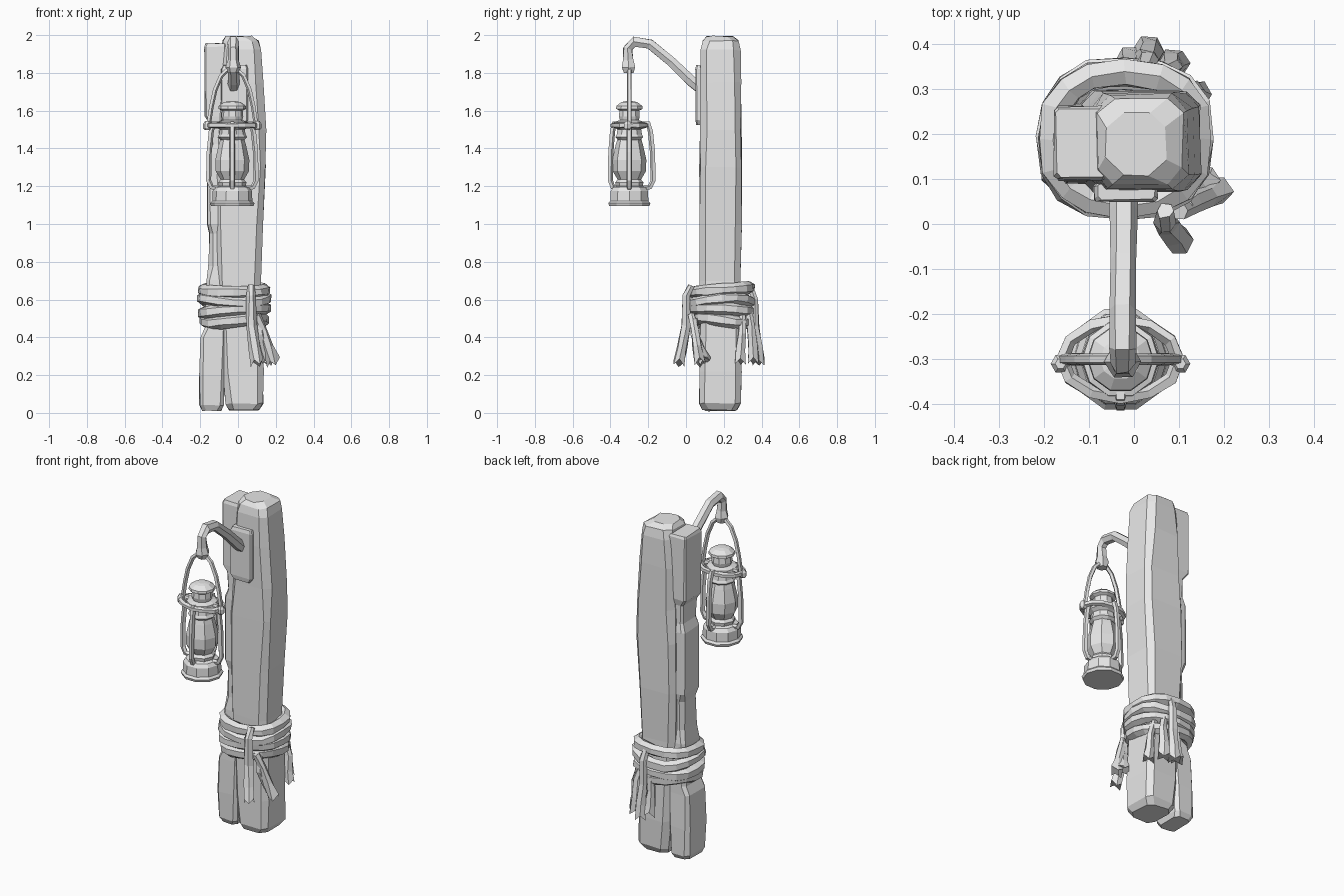
import bpy, bmesh, math, random
from mathutils import Vector

random.seed(4)
grey = bpy.data.materials.new("plain grey")
grey.diffuse_color = (0.8, 0.8, 0.8, 1)


def loft(name, rings, closed=False):
    """Skin a list of point rings; cap the ends unless closed."""
    bm = bmesh.new()
    vr = [[bm.verts.new(p) for p in r] for r in rings]
    n = len(vr[0])
    pairs = list(zip(vr, vr[1:])) + ([(vr[-1], vr[0])] if closed else [])
    for a, b in pairs:
        for i in range(n):
            j = (i + 1) % n
            bm.faces.new((a[i], a[j], b[j], b[i]))
    if not closed:
        bm.faces.new(vr[0][::-1])
        bm.faces.new(vr[-1])
    bmesh.ops.recalc_face_normals(bm, faces=bm.faces)
    me = bpy.data.meshes.new(name)
    bm.to_mesh(me)
    bm.free()
    me.materials.append(grey)
    ob = bpy.data.objects.new(name, me)
    bpy.context.collection.objects.link(ob)
    return ob


def jit(a):
    return random.uniform(-a, a)


def timber(name, secs, j):
    """Hewn beam: z, x0, x1, y0, y1, chamfer per section."""
    rings = []
    for z, x0, x1, y0, y1, c in secs:
        pts = [(x0 + c, y0), (x1 - c, y0), (x1, y0 + c), (x1, y1 - c),
               (x1 - c, y1), (x0 + c, y1), (x0, y1 - c), (x0, y0 + c)]
        rings.append([(x + jit(j), y + jit(j), z + jit(j)) for x, y in pts])
    return loft(name, rings)


def tube(name, path, radii, ref, sides=6, closed=False, j=0.0, flat=1.0, fray=0.0):
    """Sweep a polygon along a path lying across the ref direction."""
    path = [Vector(p) for p in path]
    ref, n, rings = Vector(ref), len(path), []
    for i, p in enumerate(path):
        if closed:
            t = path[(i + 1) % n] - path[i - 1]
        else:
            t = path[min(i + 1, n - 1)] - path[max(i - 1, 0)]
        t.normalize()
        u = t.cross(ref).normalized()
        w = u.cross(t)
        r = radii[i] if isinstance(radii, (list, tuple)) else radii
        ring = []
        for k in range(sides):
            a = 2 * math.pi * (k + 0.5) / sides
            q = p + u * math.cos(a) * r * flat + w * math.sin(a) * r
            q += Vector((jit(j), jit(j), jit(j)))
            if fray and i == n - 1:
                q.z += fray * (1 if k % 2 else -1)
            ring.append(q)
        rings.append(ring)
    return loft(name, rings, closed)


def lathe(name, cx, cy, prof, sides=10):
    return loft(name, [[(cx + r * math.cos(2 * math.pi * k / sides),
                         cy + r * math.sin(2 * math.pi * k / sides), z)
                        for k in range(sides)] for z, r in prof])


# main post
timber("main_post", [
    (0.015, -0.05, 0.11, 0.09, 0.27, 0.03), (0.05, -0.065, 0.132, 0.072, 0.29, 0.03),
    (0.22, -0.08, 0.133, 0.072, 0.292, 0.03), (0.45, -0.09, 0.128, 0.073, 0.29, 0.03),
    (0.7, -0.11, 0.118, 0.073, 0.29, 0.03), (1.0, -0.12, 0.13, 0.073, 0.293, 0.03),
    (1.3, -0.12, 0.146, 0.073, 0.292, 0.03), (1.5, -0.11, 0.148, 0.073, 0.292, 0.035),
    (1.75, -0.1, 0.132, 0.073, 0.29, 0.035), (1.92, -0.09, 0.12, 0.078, 0.288, 0.035),
    (1.97, -0.08, 0.108, 0.088, 0.278, 0.035), (1.994, -0.06, 0.07, 0.11, 0.25, 0.035)], 0.004)

# split-off side slab, chipped in places
timber("side_slab", [
    (0.01, -0.19, -0.09, 0.1, 0.26, 0.02), (0.04, -0.203, -0.077, 0.085, 0.275, 0.02),
    (0.2, -0.203, -0.07, 0.08, 0.275, 0.02), (0.4, -0.2, -0.06, 0.08, 0.27, 0.02),
    (0.45, -0.178, -0.06, 0.085, 0.265, 0.02), (0.7, -0.168, -0.06, 0.09, 0.26, 0.02),
    (0.78, -0.155, -0.06, 0.1, 0.25, 0.02), (0.95, -0.152, -0.06, 0.1, 0.25, 0.02),
    (1.0, -0.163, -0.06, 0.09, 0.26, 0.015), (1.37, -0.163, -0.06, 0.095, 0.26, 0.015),
    (1.42, -0.148, -0.06, 0.1, 0.25, 0.015), (1.53, -0.15, -0.06, 0.1, 0.25, 0.015),
    (1.57, -0.175, -0.06, 0.098, 0.26, 0.008), (1.94, -0.177, -0.06, 0.098, 0.26, 0.008),
    (1.955, -0.172, -0.06, 0.103, 0.255, 0.008)], 0.003)

# rope coils round the post
for i, (z, g) in enumerate([(0.65, 0.0), (0.595, 0.004), (0.54, 0.0), (0.49, -0.008)]):
    path = []
    for k in range(16):
        a = 2 * math.pi * k / 16
        c, s = math.cos(a), math.sin(a)
        e = lambda v: math.copysign(abs(v) ** 0.8, v)
        path.append((-0.02 + (0.163 + g) * e(c), 0.19 + (0.147 + g) * e(s),
                     z + 0.014 * math.sin(a * (1 + i % 2) + i)))
    tube(f"rope_coil_{i + 1}", path, 0.034, (0, 0, 1), 6, True, 0.004)

# hanging frayed rope ends
ends = [
    [(0.07, 0.03, 0.675), (0.07, 0.0, 0.62), (0.072, 0.0, 0.46), (0.088, -0.022, 0.34), (0.1, -0.038, 0.265)],
    [(0.1, 0.03, 0.52), (0.13, 0.045, 0.44), (0.16, 0.06, 0.35), (0.185, 0.075, 0.265)],
    [(0.11, 0.045, 0.5), (0.115, 0.045, 0.42), (0.14, 0.075, 0.34), (0.16, 0.1, 0.275)],
    [(0.02, 0.34, 0.675), (0.03, 0.365, 0.6), (0.03, 0.365, 0.46), (0.033, 0.38, 0.34), (0.035, 0.385, 0.265)],
    [(0.06, 0.33, 0.55), (0.08, 0.345, 0.46), (0.085, 0.355, 0.36), (0.09, 0.36, 0.275)],
    [(0.0, 0.34, 0.52), (-0.01, 0.345, 0.42), (-0.01, 0.355, 0.33), (-0.005, 0.36, 0.285)],
    [(0.1, 0.3, 0.52), (0.13, 0.295, 0.42), (0.13, 0.29, 0.33), (0.135, 0.285, 0.27)]]
for i, p in enumerate(ends):
    rad = [0.02 + 0.016 * k / (len(p) - 1) for k in range(len(p))]
    tube(f"rope_end_{i + 1}", p, rad, (1, 0, 0), 6, False, 0.004, 0.9, 0.016)

# wall plate and curved hanging arm
timber("wall_plate", [
    (1.525, -0.07, 0.035, 0.055, 0.09, 0.006), (1.55, -0.088, 0.052, 0.05, 0.09, 0.006),
    (1.82, -0.088, 0.052, 0.05, 0.09, 0.006), (1.84, -0.08, 0.045, 0.055, 0.09, 0.006)], 0.002)
tube("hanging_arm", [
    (-0.022, 0.075, 1.72), (-0.022, 0.03, 1.755), (-0.024, -0.08, 1.862), (-0.025, -0.19, 1.952),
    (-0.025, -0.275, 1.965), (-0.025, -0.308, 1.93), (-0.025, -0.306, 1.87),
    (-0.025, -0.304, 1.83), (-0.025, -0.302, 1.8)],
    [0.032, 0.032, 0.03, 0.03, 0.03, 0.027, 0.03, 0.042, 0.028], (1, 0, 0), 6, False, 0.002)

# lantern
CX, CY = -0.03, -0.3
lathe("lantern_base", CX, CY, [(1.095, 0.112), (1.11, 0.117), (1.122, 0.106), (1.175, 0.104),
                               (1.195, 0.09), (1.205, 0.055)])
lathe("lantern_burner", CX, CY, [(1.195, 0.07), (1.22, 0.075), (1.235, 0.062), (1.25, 0.06)], 8)
lathe("lantern_globe", CX, CY, [(1.235, 0.062), (1.28, 0.088), (1.34, 0.09), (1.42, 0.072),
                                (1.46, 0.06)], 8)
lathe("lantern_collar", CX, CY, [(1.445, 0.062), (1.46, 0.078), (1.475, 0.07), (1.5, 0.066),
                                 (1.515, 0.088), (1.54, 0.085), (1.55, 0.05)])
lathe("lantern_chimney", CX, CY, [(1.54, 0.05), (1.57, 0.058), (1.6, 0.055), (1.61, 0.074),
                                  (1.625, 0.072), (1.645, 0.045), (1.65, 0.02)])
tube("lantern_hoop", [(CX + 0.13 * math.cos(a), CY + 0.085 * math.sin(a), 1.522)
                      for a in [2 * math.pi * k / 12 for k in range(12)]],
     0.016, (0, 0, 1), 5, True, 0.002)

# guard tubes on four sides, with lugs on the left and right
for name, dx, dy in [("left", -1, 0), ("right", 1, 0), ("front", 0, -0.8), ("back", 0, 1)]:
    tube(f"guard_tube_{name}", [(CX + dx * r, CY + dy * r, z) for r, z in
                               [(0.075, 1.19), (0.11, 1.195), (0.127, 1.23), (0.124, 1.38),
                                (0.113, 1.49), (0.1, 1.535), (0.07, 1.53)]],
         0.015, (dy, -dx, 0) if dx or dy else (1, 0, 0), 5)
    if dx:
        lathe(f"lug_{name}", CX + dx * 0.133, CY - 0.01,
              [(1.498, 0.014), (1.508, 0.022), (1.53, 0.022), (1.545, 0.012)], 6)

# carrying bail looped under the arm
half = [(0.128, 1.515), (0.112, 1.62), (0.092, 1.71), (0.06, 1.785), (0.025, 1.818)]
bail = [(CX - x, CY, z) for x, z in half] + [(CX + x, CY, z) for x, z in half[::-1]]
tube("carrying_bail", bail, 0.013, (0, 1, 0), 5)
